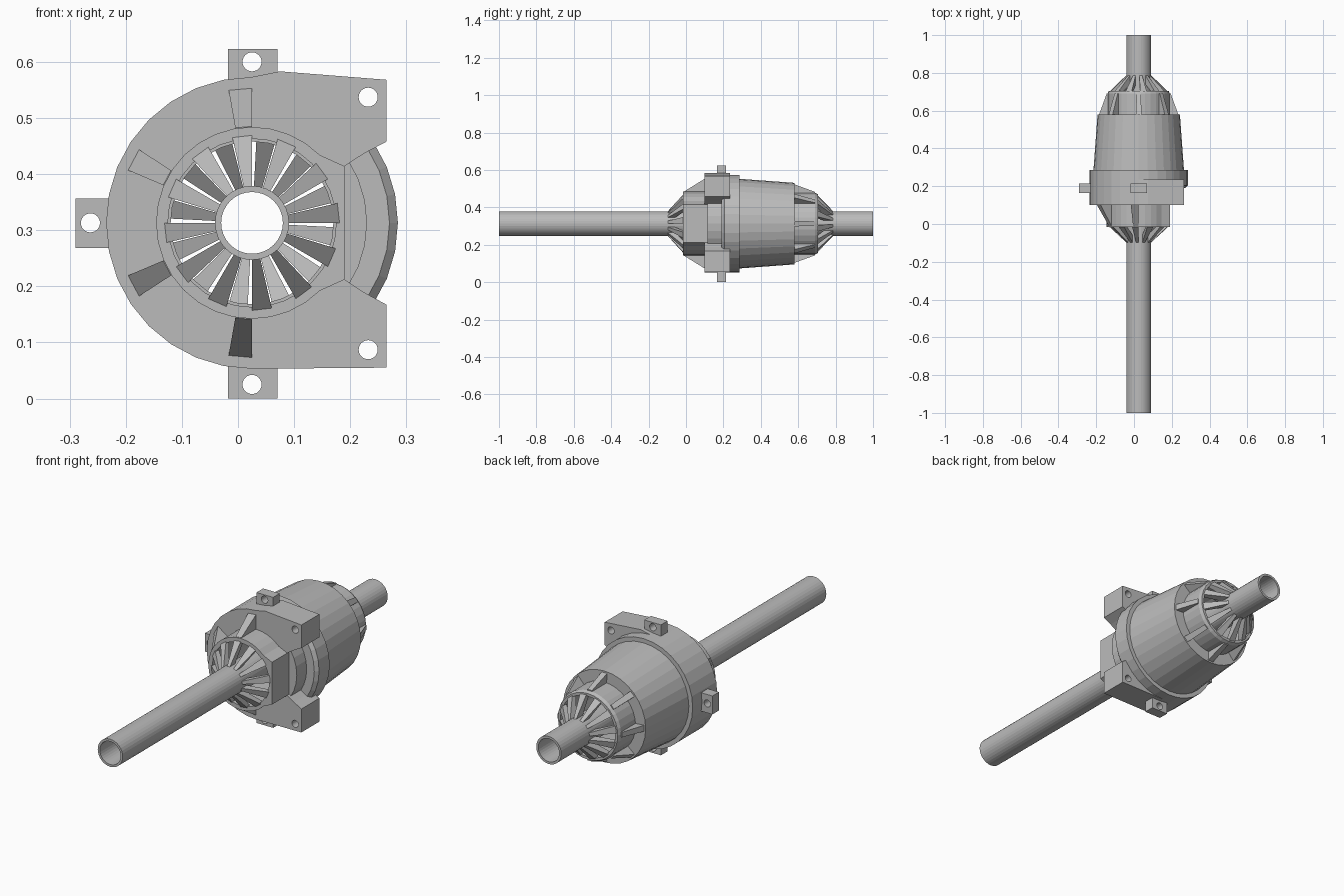
import bpy, bmesh, math

if "Cube" in bpy.data.objects:
    bpy.data.objects.remove(bpy.data.objects["Cube"])

CX, CZ = 0.025, 0.313          # main axis runs along y
grey = bpy.data.materials.new("light_grey")
grey.diffuse_color = (0.5, 0.5, 0.5, 1)
grey.use_nodes = True
grey.node_tree.nodes["Principled BSDF"].inputs["Base Color"].default_value = grey.diffuse_color


def finish(bm, name):
    bmesh.ops.recalc_face_normals(bm, faces=bm.faces)
    me = bpy.data.meshes.new(name)
    bm.to_mesh(me)
    bm.free()
    me.materials.append(grey)
    ob = bpy.data.objects.new(name, me)
    bpy.context.collection.objects.link(ob)
    return ob


def polar(r, deg):
    a = math.radians(deg)
    return CX + r * math.cos(a), CZ + r * math.sin(a)


def revolve(bm, profile, a0=0, a1=360, n=32):
    """Sweep a closed (radius, y) profile around the main axis."""
    full = a1 - a0 >= 360
    rings = []
    for i in range(n if full else n + 1):
        ring = []
        for r, y in profile:
            x, z = polar(r, a0 + (a1 - a0) * i / n)
            ring.append(bm.verts.new((x, y, z)))
        rings.append(ring)
    m = len(profile)
    for i in range(n):
        p, q = rings[i], rings[(i + 1) % len(rings)]
        for j in range(m):
            bm.faces.new((p[j], p[(j + 1) % m], q[(j + 1) % m], q[j]))
    if not full:
        bm.faces.new(rings[0])
        bm.faces.new(rings[-1])


def turned(name, profile, n=32):
    bm = bmesh.new()
    revolve(bm, profile, n=n)
    return finish(bm, name)


def fins(name, profile, starts, width):
    bm = bmesh.new()
    for s in starts:
        revolve(bm, profile, s, s + width, 1)
    return finish(bm, name)


def prism(name, outline, y0, y1):
    """Extrude an (x, z) outline along y."""
    bm = bmesh.new()
    a = [bm.verts.new((x, y0, z)) for x, z in outline]
    b = [bm.verts.new((x, y1, z)) for x, z in outline]
    bm.faces.new(a)
    bm.faces.new(b)
    for i in range(len(a)):
        j = (i + 1) % len(a)
        bm.faces.new((a[i], a[j], b[j], b[i]))
    return finish(bm, name)


def bore(ob, x, z, r, n=24):
    """Cut a round hole along y."""
    pts = [(x + r * math.cos(2 * math.pi * i / n), z + r * math.sin(2 * math.pi * i / n)) for i in range(n)]
    cutter = prism("cutter", pts, -0.5, 0.5)
    mod = ob.modifiers.new("bore", 'BOOLEAN')
    mod.operation, mod.solver, mod.object = 'DIFFERENCE', 'EXACT', cutter
    bpy.context.view_layer.objects.active = ob
    bpy.ops.object.modifier_apply(modifier=mod.name)
    bpy.data.objects.remove(cutter)


# long hollow pipe through the middle
turned("pipe", [(0.066, -1), (0.066, 1), (0.055, 1), (0.055, -1)])

# tapered housing with its narrower rear collar
turned("housing", [(0.24, 0.28), (0.218, 0.58), (0.165, 0.58), (0.165, 0.69), (0.158, 0.705),
                   (0.145, 0.705), (0.145, 0.56), (0.2, 0.56), (0.215, 0.28)])

# round flange disc and the drum seen in the side recess
turned("flange_disc", [(0.15, 0.19), (0.245, 0.19), (0.26, 0.205), (0.26, 0.285), (0.15, 0.285)])
turned("inner_drum", [(0.15, 0.115), (0.205, 0.115), (0.205, 0.195), (0.15, 0.195)])

# mounting block: half round on the left, square with a recess on the right
outline = [polar(0.26, 90 + 180 * i / 16) for i in range(17)]
outline += [(0.265, 0.055), (0.265, 0.167), (0.225, 0.189), (0.19, 0.212),
            (0.19, 0.414), (0.225, 0.437), (0.265, 0.458), (0.265, 0.568), (0.075, 0.583)]
block = prism("mounting_block", outline, 0.10, 0.235)
bore(block, CX, CZ, 0.15, 32)
for z in (0.537, 0.087):
    bore(block, 0.232, z, 0.017)

# front collar, flattened on the right side
collar = prism("front_collar", [polar(0.171, 45 + 270 * i / 24) for i in range(25)]
               + [(0.19, 0.212), (0.19, 0.414)], -0.015, 0.15)
bore(collar, CX, CZ, 0.15, 32)

# three drilled lugs
for name, x0, x1, z0, z1, hx, hz in (
        ("top_lug", -0.018, 0.07, 0.55, 0.623, CX, 0.6),
        ("bottom_lug", -0.018, 0.07, 0.0, 0.07, CX, 0.025),
        ("left_lug", -0.29, -0.22, 0.268, 0.356, -0.263, CZ)):
    lug = prism(name, [(x0, z0), (x1, z0), (x1, z1), (x0, z1)], 0.165, 0.215)
    bore(lug, hx, hz, 0.017)

# spokes between pipe and collars, and braces outside the collars
fins("front_spokes", [(0.063, -0.10), (0.156, -0.015), (0.156, 0.01), (0.063, -0.06)],
     [30 * i for i in range(12)], 13)
fins("rear_spokes", [(0.063, 0.79), (0.156, 0.70), (0.15, 0.68), (0.063, 0.74)],
     [30 * i + 14 for i in range(12)], 13)
fins("front_braces", [(0.165, -0.01), (0.172, -0.01), (0.243, 0.105), (0.165, 0.105)],
     (90, 147, 203, 260), 10)
fins("rear_braces", [(0.16, 0.575), (0.212, 0.575), (0.17, 0.69), (0.16, 0.69)],
     [45 * i - 4 for i in range(8)], 8)
